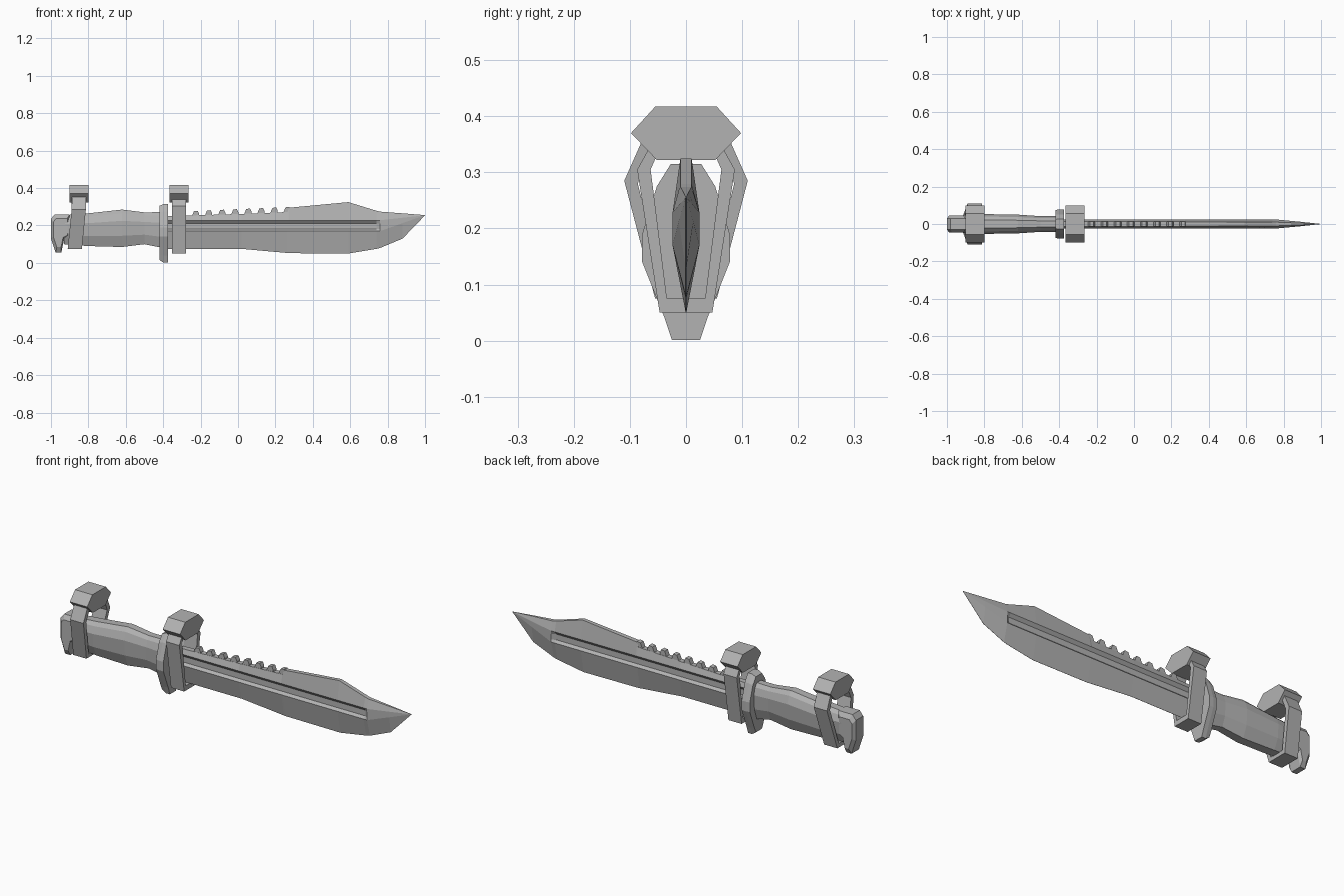
import bpy, bmesh

cube = bpy.data.objects.get("Cube")
if cube:
    bpy.data.objects.remove(cube)

steel = bpy.data.materials.new("plain grey")
steel.use_nodes = True
GREY = (0.45, 0.45, 0.45, 1)
steel.diffuse_color = GREY
steel.node_tree.nodes["Principled BSDF"].inputs["Base Color"].default_value = GREY


def loft(bm, rings):
    """Skin a run of equal point rings and cap both ends."""
    rows = [[bm.verts.new(p) for p in ring] for ring in rings]
    for a, b in zip(rows, rows[1:]):
        for i in range(len(a)):
            j = (i + 1) % len(a)
            bm.faces.new((a[i], a[j], b[j], b[i]))
    bm.faces.new(rows[0][::-1])
    bm.faces.new(rows[-1])


def finish(name, bm):
    bmesh.ops.remove_doubles(bm, verts=bm.verts, dist=0.0002)
    bmesh.ops.recalc_face_normals(bm, faces=bm.faces)
    mesh = bpy.data.meshes.new(name)
    bm.to_mesh(mesh)
    bm.free()
    mesh.materials.append(steel)
    obj = bpy.data.objects.new(name, mesh)
    bpy.context.collection.objects.link(obj)


def solid(name, *rings):
    bm = bmesh.new()
    loft(bm, rings)
    finish(name, bm)


def mirrored(half):
    """Close a half outline of (y, z) points, listed bottom to top."""
    return half + [(-y, z) for y, z in reversed(half)]


def ring(x, half):
    return [(x, y, z) for y, z in mirrored(half)]


# Blade: spine, hollow fuller and ground edge
def blade_ring(x, low, top, thick, groove, spine):
    t = max(0, (x - 0.76) / 0.24)
    mid = lambda z: z + (0.255 - z) * t
    return ring(x, [(0.0005, low), (thick, mid(0.17)), (groove, mid(0.182)),
                    (groove, mid(0.212)), (thick, mid(0.228)), (spine, top)])


solid("blade", *[blade_ring(*s) for s in (
    (-0.38, 0.075, 0.25, 0.024, 0.011, 0.014),
    (0.02, 0.075, 0.262, 0.024, 0.011, 0.014),
    (0.265, 0.053, 0.272, 0.024, 0.011, 0.014),
    (0.272, 0.052, 0.295, 0.024, 0.011, 0.012),
    (0.59, 0.05, 0.325, 0.024, 0.011, 0.01),
    (0.74, 0.075, 0.279, 0.024, 0.011, 0.01),
    (0.76, 0.08, 0.274, 0.024, 0.024, 0.01),
    (0.88, 0.13, 0.265, 0.013, 0.013, 0.005),
    (1.0, 0.2545, 0.2555, 0.0005, 0.0005, 0.0005))])

# Saw teeth along the spine
bm = bmesh.new()
for i in range(8):
    x = -0.25 + i * 0.07
    z = 0.252 + i * 0.003
    outline = [(x, z - 0.01), (x + 0.042, z - 0.01), (x + 0.042, z + 0.01),
               (x + 0.034, z + 0.027), (x + 0.014, z + 0.024)]
    loft(bm, [[(px, y, pz) for px, pz in outline] for y in (-0.013, 0.013)])
finish("saw_teeth", bm)


# Grip: faceted and swelling
def grip_ring(x, low, top, wide):
    h = top - low
    return ring(x, [(wide * 0.45, low), (wide * 0.9, low + h * 0.3),
                    (wide, low + h * 0.7), (wide * 0.75, low + h * 0.9),
                    (wide * 0.4, top)])


solid("grip", *[grip_ring(*s) for s in (
    (-0.93, 0.1, 0.255, 0.046), (-0.8, 0.09, 0.265, 0.053),
    (-0.62, 0.085, 0.285, 0.05), (-0.5, 0.1, 0.27, 0.042),
    (-0.4, 0.08, 0.272, 0.042))])

# Pommel: hooked side outline with chamfered flanks
outline = [(-1, 0.13), (-0.975, 0.055), (-0.945, 0.055), (-0.93, 0.125),
           (-0.9, 0.14), (-0.9, 0.26), (-0.98, 0.26), (-1, 0.235)]


def pommel_ring(y, k):
    return [(-0.95 + (x + 0.95) * k, y, 0.17 + (z - 0.17) * k) for x, z in outline]


solid("pommel", pommel_ring(-0.046, 0.75), pommel_ring(-0.03, 1),
      pommel_ring(0.03, 1), pommel_ring(0.046, 0.75))

# Cross guard
guard = [(0.025, 0.016), (0.038, 0.045), (0.075, 0.14), (0.075, 0.19),
         (0.05, 0.27), (0.025, 0.305)]
rim = [(0.025, 0.001), (0.038, 0.04), (0.078, 0.14), (0.078, 0.19),
       (0.052, 0.275), (0.027, 0.315)]
solid("cross_guard", ring(-0.42, guard), ring(-0.398, rim), ring(-0.375, rim))

# Mounting clamps: open strap with a six-sided block on top
CAP = [(0.052, 0.322), (0.098, 0.37), (0.055, 0.417)]


def clamp(name, x, half, lean, outer, inner):
    flip = lambda pts: [(-y, z) for y, z in pts]
    section = outer + flip(outer[::-1]) + flip(inner) + inner[::-1]
    shift = lambda z: lean * max(0, 0.3 - z)
    solid(name + "_strap", *[[(x + dx - shift(z), y, z) for y, z in section]
                             for dx in (-half, half)])
    solid(name + "_block", ring(x - 0.05, CAP), ring(x + 0.05, CAP))


clamp("front_clamp", -0.315, 0.038, 0,
      [(0.062, 0.35), (0.087, 0.305), (0.047, 0.05)],
      [(0.05, 0.335), (0.063, 0.305), (0.034, 0.075)])
clamp("rear_clamp", -0.85, 0.038, 0.1,
      [(0.078, 0.357), (0.11, 0.285), (0.055, 0.075)],
      [(0.06, 0.345), (0.086, 0.28), (0.04, 0.095)])
